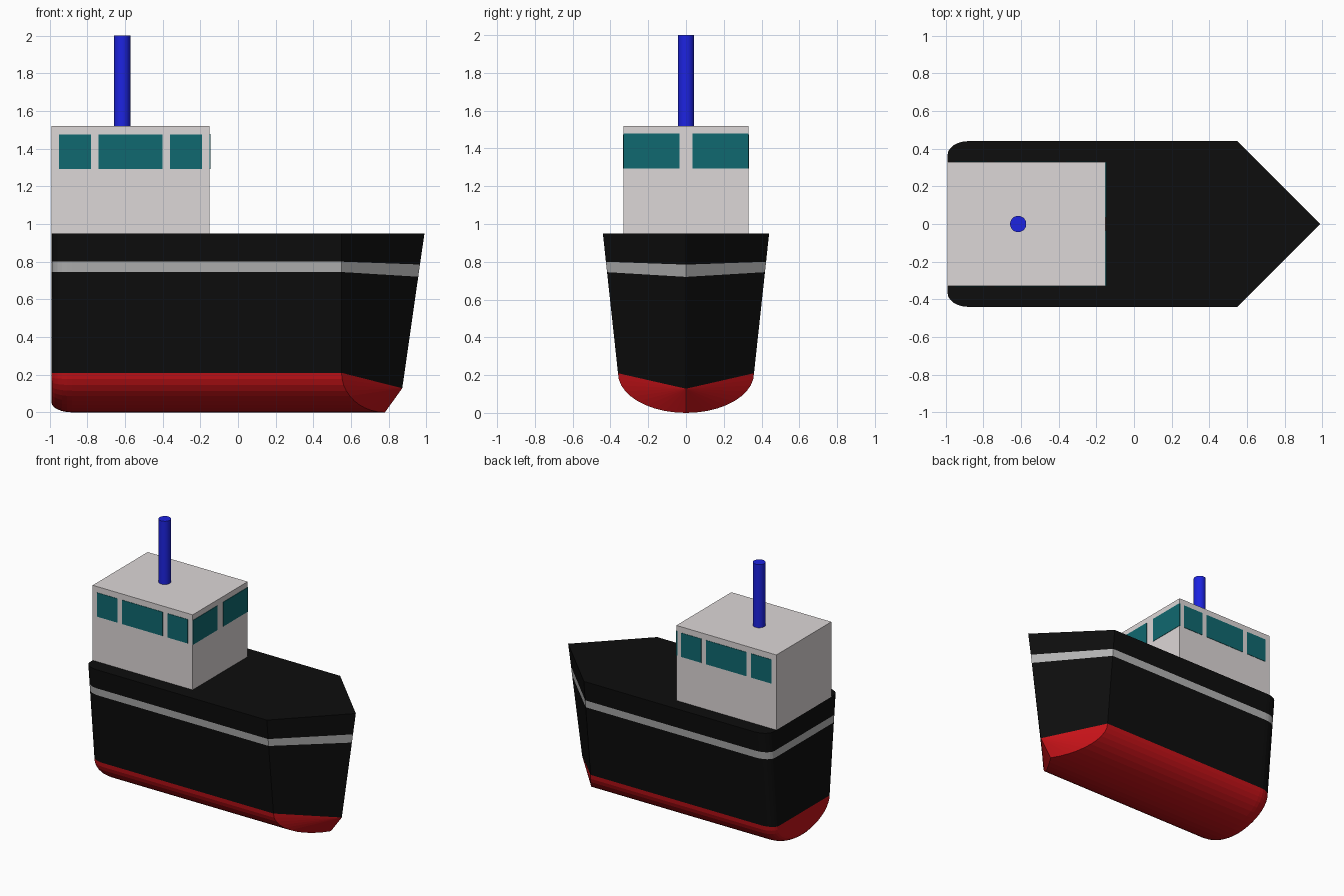
import bpy, bmesh, math

if "Cube" in bpy.data.objects:
    bpy.data.objects.remove(bpy.data.objects["Cube"])


def material(name, r, g, b):
    m = bpy.data.materials.new(name)
    m.diffuse_color = (r, g, b, 1)
    m.use_nodes = True
    m.node_tree.nodes["Principled BSDF"].inputs["Base Color"].default_value = m.diffuse_color
    return m


BLACK = material("black_paint", 0.004, 0.004, 0.004)
STRIPE = material("stripe_grey", 0.45, 0.45, 0.45)
RED = material("red_paint", 0.55, 0.006, 0.009)
WHITE = material("cabin_white", 0.72, 0.68, 0.68)
TEAL = material("window_teal", 0.005, 0.14, 0.16)
BLUE = material("funnel_blue", 0.012, 0.017, 0.75)


def finish(bm, name, mats):
    bmesh.ops.recalc_face_normals(bm, faces=bm.faces)
    me = bpy.data.meshes.new(name)
    bm.to_mesh(me)
    bm.free()
    for m in mats:
        me.materials.append(m)
    ob = bpy.data.objects.new(name, me)
    bpy.context.collection.objects.link(ob)
    return ob


def box(name, x0, x1, y0, y1, z0, z1, mat):
    bm = bmesh.new()
    bmesh.ops.create_cube(bm, size=1)
    for v in bm.verts:
        v.co.x = (x0 + x1) / 2 + v.co.x * (x1 - x0)
        v.co.y = (y0 + y1) / 2 + v.co.y * (y1 - y0)
        v.co.z = (z0 + z1) / 2 + v.co.z * (z1 - z0)
    return finish(bm, name, [mat])


# Hull rows: half width, height, shoulder x, bow tip x and z
rows = [(0.44, 0.95, 0.55, 0.99, 0.95),
        (0.424, 0.80, 0.55, 0.966, 0.785),
        (0.418, 0.745, 0.55, 0.957, 0.72)]
BILGE = 10
for i in range(BILGE + 1):
    t = math.pi / 2 * i / BILGE
    y = 0.36 * math.cos(t)
    rows.append((y, 0.21 - 0.21 * math.sin(t), 0.78 - 0.64 * y, 0.872, 0.128))

# Each row is a horizontal loop: bow tip, shoulder, rounded stern, and back
bm = bmesh.new()
STERN = 6
rings = []
for y, z, sx, tx, tz in rows:
    half = []
    for k in range(STERN, -1, -1):
        a = math.pi / 2 * k / STERN
        inset = 1 - math.cos(a)
        zz = z if z >= 0.21 else 0.21 + (z - 0.21) * (1 - 0.25 * inset)
        half.append((-0.88 - 0.11 * math.sin(a), y * (1 - 0.17 * inset), zz))
    half += [(sx, y, z), (tx, 0, tz)]
    loop = [(px, -py, pz) for px, py, pz in reversed(half)] + half
    rings.append([bm.verts.new(p) for p in loop])

for r, (a, b) in enumerate(zip(rings, rings[1:])):
    for j in range(len(a) - 1):
        f = bm.faces.new((a[j], a[j + 1], b[j + 1], b[j]))
        f.material_index = 1 if r == 1 else 2 if r >= 3 else 0
bm.faces.new(rings[0])
bmesh.ops.remove_doubles(bm, verts=bm.verts, dist=1e-4)
finish(bm, "hull", [BLACK, STRIPE, RED])

# Cabin
box("cabin", -0.99, -0.15, -0.33, 0.33, 0.95, 1.52, WHITE)

# Windows: three on each side, two facing the bow
T = 0.003
for side, s in (("right", -1), ("left", 1)):
    y0, y1 = sorted((s * 0.32, s * (0.33 + T)))
    for n, (x0, x1) in enumerate([(-0.95, -0.78), (-0.74, -0.40), (-0.36, -0.19)]):
        box(f"{side}_window_{n + 1}", x0, x1, y0, y1, 1.293, 1.475, TEAL)
    y0, y1 = sorted((s * 0.035, s * 0.33))
    box(f"bow_window_{side}", -0.16, -0.15 + T, y0, y1, 1.293, 1.478, TEAL)

# Funnel
bpy.ops.mesh.primitive_cylinder_add(vertices=32, radius=0.043, depth=0.49,
                                    location=(-0.615, 0, 1.755))
funnel = bpy.context.object
funnel.name = "funnel"
funnel.data.materials.append(BLUE)
bpy.ops.object.shade_smooth_by_angle(angle=math.radians(30))
